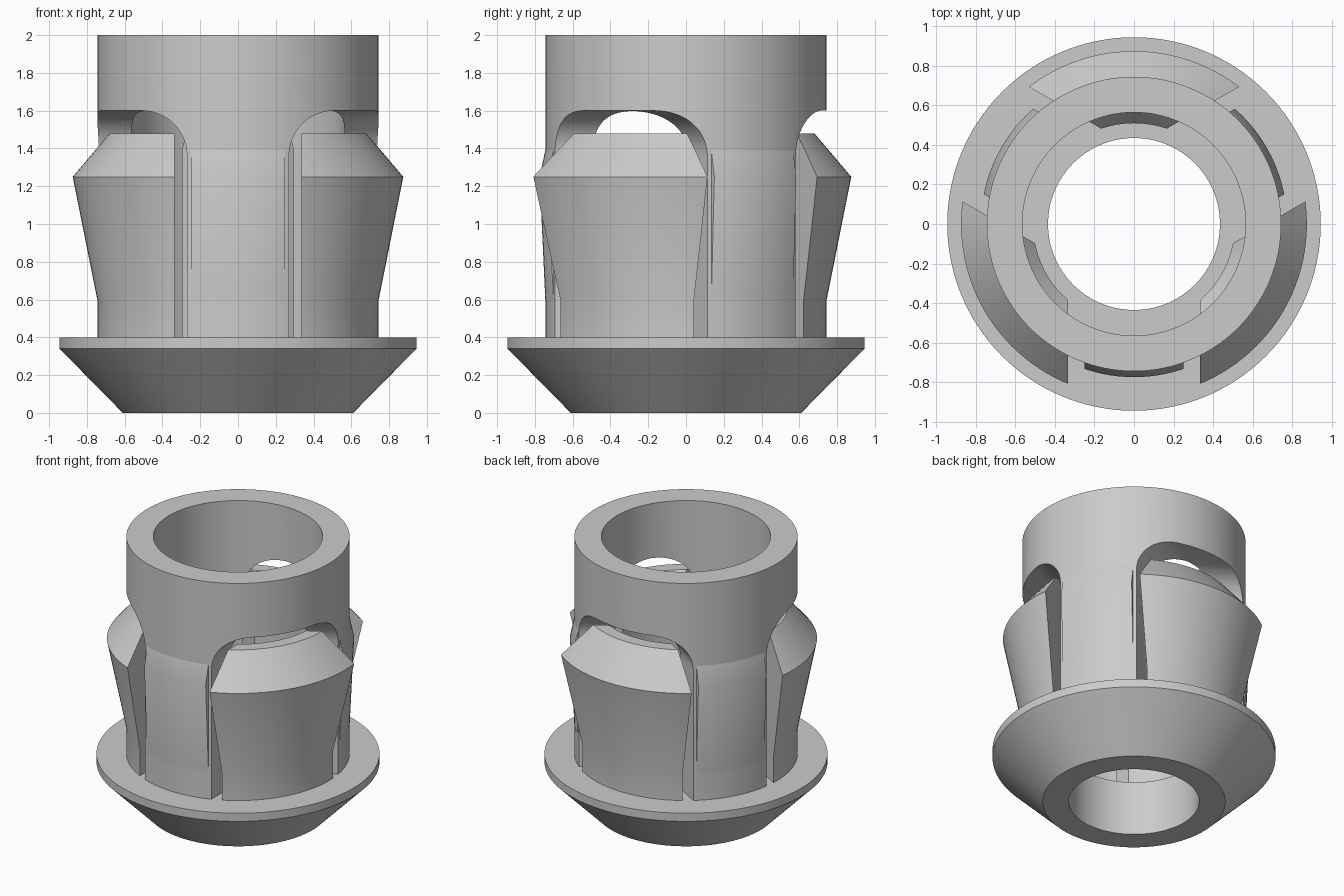
import bpy, bmesh, math
from mathutils import Matrix, Vector

cube = bpy.data.objects.get("Cube")
if cube:
    bpy.data.objects.remove(cube, do_unlink=True)

# One plain grey plastic
GREY = (0.6, 0.6, 0.6, 1)
mat = bpy.data.materials.new("grey plastic")
mat.use_nodes = True
mat.diffuse_color = GREY
mat.node_tree.nodes["Principled BSDF"].inputs["Base Color"].default_value = GREY

SEGMENTS = 120
OUTER, INNER = 0.745, 0.565
TURNS = [math.radians(a) for a in (0, 120, 240)]


def lathe(profile):
    """Closed (radius, height) outline revolved round z."""
    bm = bmesh.new()
    rings = []
    for i in range(SEGMENTS):
        a = 2 * math.pi * i / SEGMENTS
        rings.append([bm.verts.new((r * math.cos(a), r * math.sin(a), z)) for r, z in profile])
    n = len(profile)
    for i in range(SEGMENTS):
        p, q = rings[i], rings[(i + 1) % SEGMENTS]
        for j in range(n):
            k = (j + 1) % n
            bm.faces.new((p[j], q[j], q[k], p[k]))
    bmesh.ops.recalc_face_normals(bm, faces=bm.faces)
    return bm


def prism(outline, y0, y1):
    """(x, z) outline extruded along y."""
    bm = bmesh.new()
    face = bm.faces.new([bm.verts.new((x, y0, z)) for x, z in outline])
    ext = bmesh.ops.extrude_face_region(bm, geom=[face])
    moved = [g for g in ext["geom"] if isinstance(g, bmesh.types.BMVert)]
    bmesh.ops.translate(bm, verts=moved, vec=(0, y1 - y0, 0))
    bmesh.ops.recalc_face_normals(bm, faces=bm.faces)
    return bm


def keep(bm, angle, distance):
    """Keep the side of an upright plane facing the given angle, and cap it."""
    n = Vector((math.cos(math.radians(angle)), math.sin(math.radians(angle)), 0))
    geom = bm.verts[:] + bm.edges[:] + bm.faces[:]
    bmesh.ops.bisect_plane(bm, geom=geom, dist=1e-6, plane_co=n * distance,
                           plane_no=-n, clear_outer=True)
    rim = [e for e in bm.edges if e.is_boundary]
    bmesh.ops.holes_fill(bm, edges=rim, sides=0)
    bmesh.ops.recalc_face_normals(bm, faces=bm.faces)


def make(name, bm, turn=0.0):
    bmesh.ops.rotate(bm, verts=bm.verts, cent=(0, 0, 0), matrix=Matrix.Rotation(turn, 3, "Z"))
    mesh = bpy.data.meshes.new(name)
    bm.to_mesh(mesh)
    bm.free()
    mesh.materials.append(mat)
    obj = bpy.data.objects.new(name, mesh)
    bpy.context.collection.objects.link(obj)
    return obj


def activate(obj):
    bpy.ops.object.select_all(action="DESELECT")
    obj.select_set(True)
    bpy.context.view_layer.objects.active = obj


def subtract(obj, cutter):
    cutter.hide_render = True
    mod = obj.modifiers.new("cut", "BOOLEAN")
    mod.operation = "DIFFERENCE"
    mod.solver = "EXACT"
    mod.object = cutter
    activate(obj)
    bpy.ops.object.modifier_apply(modifier=mod.name)
    bpy.data.objects.remove(cutter, do_unlink=True)


# Flanged base with its tapered underside and central hole
parts = [make("flanged_base", lathe([(0.435, 0), (0.61, 0), (0.945, 0.34),
                                     (0.945, 0.4), (0.435, 0.4)]))]

# Pillar outline: straight sides flaring into the upper ring
HALF, FLARE, TOP = 0.27, 0.24, 1.6
side = [(HALF, 0.2)]
for i in range(17):
    a = math.pi / 2 * i / 16
    side.append((HALF + FLARE * (1 - math.cos(a)), TOP - FLARE + FLARE * math.sin(a)))
side.append((HALF + FLARE, 1.7))
outline = side + [(-x, z) for x, z in reversed(side)]

# Window cutter: a thick ring with the three pillars left out
windows = make("window_cutter", lathe([(0.5, 0.3), (0.9, 0.3), (0.9, TOP), (0.5, TOP)]))
for turn in TURNS:
    subtract(windows, make("pillar_gap", prism(outline, -1.2, -0.2), turn))

# Tube with three pillars and arched windows
tube = make("slotted_tube", lathe([(INNER, 0.37), (OUTER, 0.37), (OUTER, 2), (INNER, 2)]))
subtract(tube, windows)
parts.append(tube)

# Latches fill the windows; pillar ribs swell slightly outward
latch_profile = [(INNER, 0.37), (OUTER, 0.37), (OUTER, 0.6), (0.875, 1.25), (0.68, 1.48),
                 (0.59, 1.48), (0.51, 1.38), (0.51, 1.3), (INNER, 1.24)]
rib_profile = [(0.7, 0.6), (OUTER, 0.6), (0.775, 1.25), (OUTER, 1.39), (0.7, 1.39)]
for i, turn in enumerate(TURNS):
    bm = lathe(latch_profile)
    keep(bm, 60, 0.335)
    keep(bm, 120, 0.335)
    parts.append(make(f"latch_{i + 1}", bm, turn))

    bm = lathe(rib_profile)
    keep(bm, -90, 0.3)
    keep(bm, 0, -0.25)
    keep(bm, 180, -0.25)
    parts.append(make(f"pillar_rib_{i + 1}", bm, turn))

for obj in parts:
    activate(obj)
    bpy.ops.object.shade_smooth_by_angle(angle=math.radians(28))
